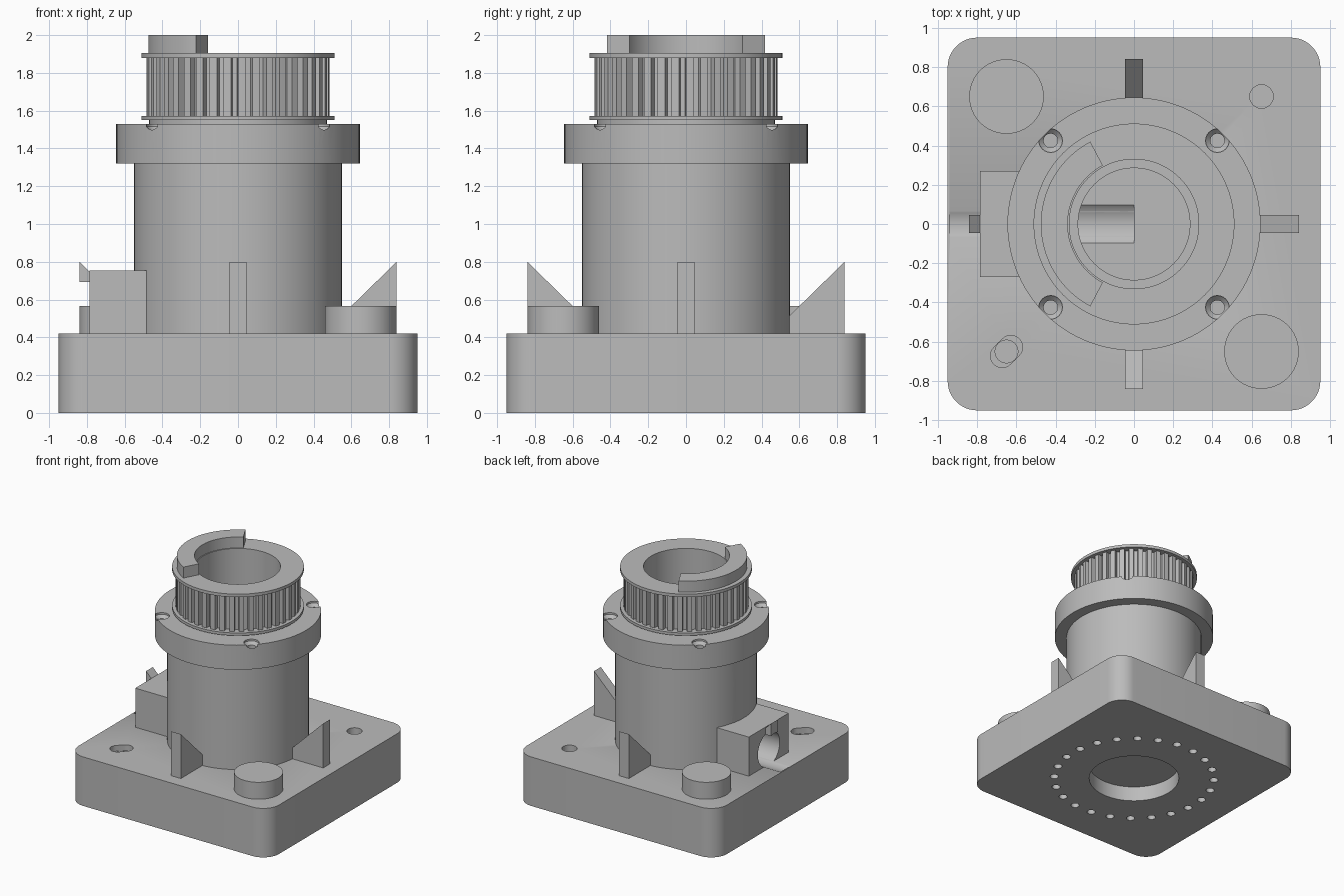
import bpy, bmesh
from math import sin, cos, pi, radians
from mathutils import Matrix, Vector

cube = bpy.data.objects.get("Cube")
if cube:
    bpy.data.objects.remove(cube)

grey = bpy.data.materials.new("plain grey")
grey.use_nodes = True
GREY = (0.5, 0.5, 0.5, 1)
grey.diffuse_color = GREY
grey.node_tree.nodes["Principled BSDF"].inputs["Base Color"].default_value = GREY


def finish(name, bm):
    bmesh.ops.remove_doubles(bm, verts=bm.verts, dist=1e-5)
    bmesh.ops.recalc_face_normals(bm, faces=bm.faces)
    mesh = bpy.data.meshes.new(name)
    bm.to_mesh(mesh)
    bm.free()
    mesh.materials.append(grey)
    obj = bpy.data.objects.new(name, mesh)
    bpy.context.collection.objects.link(obj)
    return obj


def prism(name, points, z0, z1, matrix=Matrix()):
    """Extrude a flat outline from z0 to z1, then place it."""
    bm = bmesh.new()
    face = bm.faces.new([bm.verts.new((x, y, z0)) for x, y in points])
    ext = bmesh.ops.extrude_face_region(bm, geom=[face])
    verts = [g for g in ext["geom"] if isinstance(g, bmesh.types.BMVert)]
    bmesh.ops.translate(bm, verts=verts, vec=(0, 0, z1 - z0))
    bmesh.ops.transform(bm, matrix=matrix, verts=bm.verts)
    return finish(name, bm)


def lathe(name, profile, x=0, y=0, steps=96):
    """Spin a closed (radius, height) outline about a vertical axis."""
    bm = bmesh.new()
    verts = [bm.verts.new((r, 0, z)) for r, z in profile]
    edges = [bm.edges.new((verts[i - 1], verts[i])) for i in range(len(verts))
             if profile[i - 1][0] + profile[i][0] > 0]
    bmesh.ops.spin(bm, geom=verts + edges, cent=(0, 0, 0), axis=(0, 0, 1),
                   angle=2 * pi, steps=steps, use_merge=True)
    bmesh.ops.translate(bm, verts=bm.verts, vec=(x, y, 0))
    return finish(name, bm)


def arc(r, a0, a1, n, cx=0, cy=0):
    return [(cx + r * cos(radians(a0 + (a1 - a0) * i / n)),
             cy + r * sin(radians(a0 + (a1 - a0) * i / n))) for i in range(n + 1)]


def rod(name, r, z0, z1, x=0, y=0, steps=32):
    return lathe(name, [(0, z0), (r, z0), (r, z1), (0, z1)], x, y, steps)


def cut(obj, cutters):
    """Subtract each cutter, then discard it."""
    bpy.context.view_layer.objects.active = obj
    for c in cutters:
        mod = obj.modifiers.new("cut", 'BOOLEAN')
        mod.operation = 'DIFFERENCE'
        mod.solver = 'EXACT'
        mod.object = c
        bpy.ops.object.modifier_apply(modifier=mod.name)
        bpy.data.objects.remove(c)


def tube_cutter():
    """Horizontal cable passage from the side into the bore."""
    along_x = Matrix.Translation((0, 0, 0.552)) @ Matrix.Rotation(pi / 2, 4, 'Y')
    return prism("cable_cutter", arc(0.148, 0, 352.5, 47), -0.94, 0, along_x)


BASE_TOP = 0.42
PIN = 0.65

# Base plate with rounded corners
outline = []
for k, (sx, sy) in enumerate([(1, 1), (-1, 1), (-1, -1), (1, -1)]):
    outline += arc(0.15, 90 * k, 90 * k + 90, 12, sx * 0.8, sy * 0.8)
base = prism("base", outline, 0, BASE_TOP)

# Underside pocket, ring of holes, locating hole and slot, cable groove
cutters = [rod("pocket_cutter", 0.365, -0.05, 0.13, steps=64)]
for i in range(24):
    a = 2 * pi * (i + 0.5) / 24
    cutters.append(rod("hole_cutter", 0.034, -0.05, 0.08, PIN * cos(a), PIN * sin(a), 16))
cutters.append(rod("locating_cutter", 0.06, 0.3, 0.5, PIN, PIN))
shift = 0.022
slot = (arc(0.06, -45, 135, 12, -PIN + shift, -PIN + shift)
        + arc(0.06, 135, 315, 12, -PIN - shift, -PIN - shift))
cutters.append(prism("slot_cutter", slot, 0.37, 0.5))
cutters.append(rod("slot_hole_cutter", 0.058, 0.3, 0.45, -PIN, -PIN))
cutters.append(tube_cutter())
cut(base, cutters)

# Locating posts on opposite corners
for name, s in (("front_post", 1), ("back_post", -1)):
    rod(name, 0.19, 0.4, 0.565, s * PIN, -s * PIN, 64)

# Hollow column with bolted flange
column = lathe("column", [(0, 0.36), (0.55, 0.36), (0.55, 1.32), (0.645, 1.32),
                          (0.645, 1.53), (0.285, 1.53), (0.285, 0.44), (0, 0.44)])
cutters = [tube_cutter()]
for sx in (-1, 1):
    for sy in (-1, 1):
        cutters.append(lathe("screw_cutter", [(0, 1.4), (0.036, 1.4), (0.036, 1.49),
                                              (0.06, 1.515), (0.06, 1.56), (0, 1.56)],
                             sx * 0.425, sy * 0.425, 24))
cut(column, cutters)

# Cable housing block
block = prism("cable_block", [(-0.785, -0.27), (-0.485, -0.27), (-0.485, 0.27), (-0.785, 0.27)],
              0.41, 0.755)
cut(block, [tube_cutter(), rod("bore_cutter", 0.54, 0.3, 0.9, steps=96)])

# Four ribs that rise away from the column
upright = Matrix.Rotation(pi / 2, 4, 'X')
for k, name in enumerate(("left_rib", "back_rib", "right_rib", "front_rib")):
    rib = prism(name, [(0.53, 0.4), (0.84, 0.4), (0.84, 0.8), (0.53, 0.497)],
                -0.046, 0.046, Matrix.Rotation(k * pi / 2, 4, 'Z') @ upright)
    if name == "right_rib":
        cut(rib, [tube_cutter()])

# Toothed pulley
TEETH = 40
gear = []
for i in range(TEETH):
    a = 360 * i / TEETH
    gear += arc(0.485, a, a + 4.6, 2) + arc(0.447, a + 5.2, a + 8.4, 2)
teeth = prism("pulley_teeth", gear, 1.56, 1.89)
cut(teeth, [rod("bore_cutter", 0.34, 1.5, 2, steps=96)])


def ring(name, r0, r1, z0, z1):
    return lathe(name, [(r0, z0), (r1, z0), (r1, z1), (r0, z1)])


ring("pulley_sleeve", 0.33, 0.44, 1.53, 1.904)
ring("pulley_foot", 0.33, 0.47, 1.53, 1.552)
ring("pulley_lower_rim", 0.33, 0.512, 1.55, 1.573)
ring("pulley_upper_rim", 0.33, 0.512, 1.88, 1.906)

# Crescent drive dog on top
prism("drive_dog", arc(0.475, 118, 242, 40) + arc(0.338, 242, 118, 40), 1.9, 2.0)

# Smooth the round walls, keep edges sharp
for obj in bpy.context.collection.objects:
    if obj.type == 'MESH' and grey.name in obj.data.materials:
        bpy.ops.object.select_all(action='DESELECT')
        obj.select_set(True)
        bpy.context.view_layer.objects.active = obj
        bpy.ops.object.shade_smooth_by_angle(angle=radians(30))
